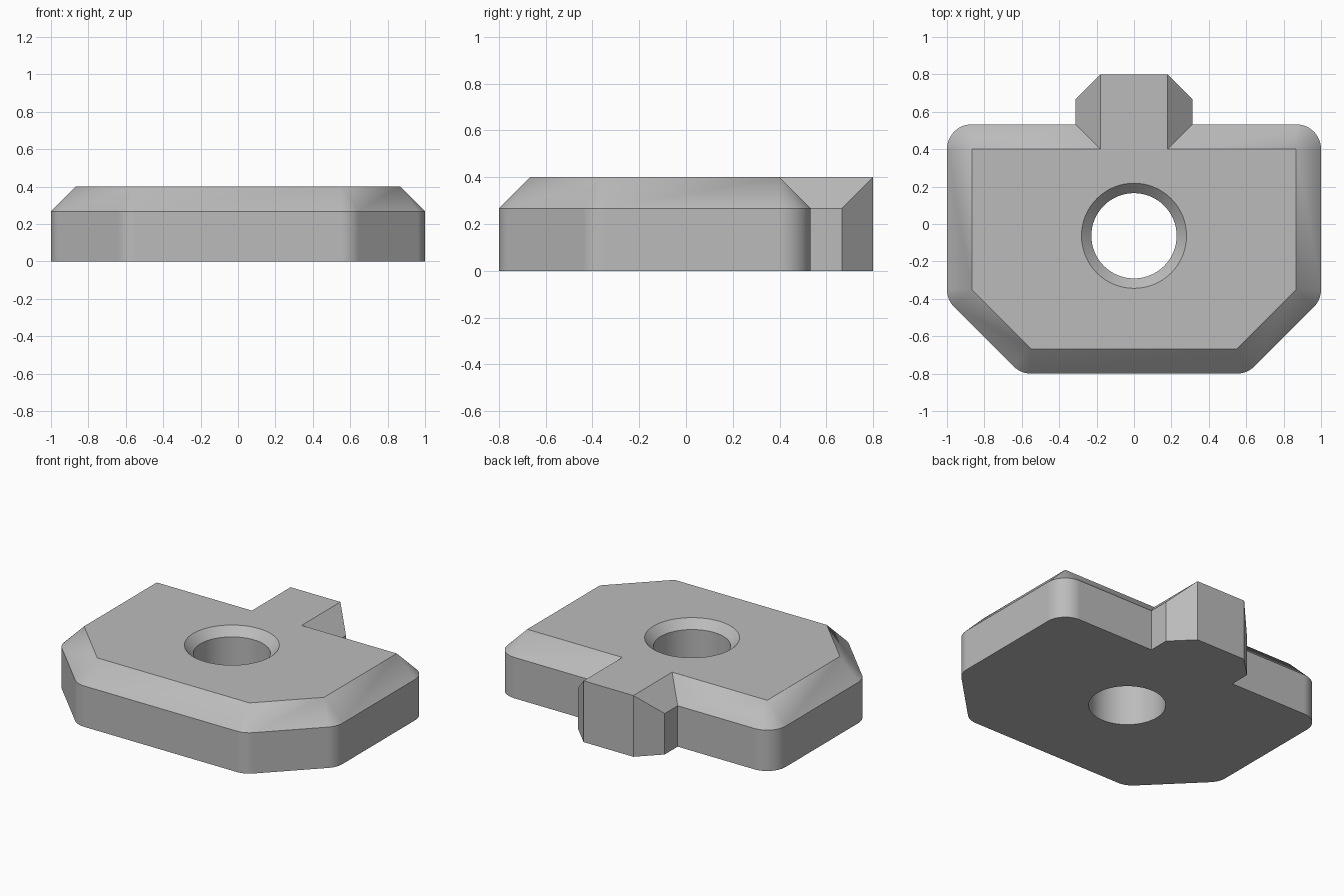
import bpy, bmesh
from math import atan2, cos, sin, pi, radians
from mathutils import Vector

old = bpy.data.objects.get("Cube")
if old:
    bpy.data.objects.remove(old)

HEIGHT, CHAMFER = 0.4, 0.133
SHOULDER = HEIGHT - CHAMFER      # height where the sloped rim begins
HOLE_Y, HOLE_R, SINK = -0.063, 0.228, 0.053
ARC_STEPS = 12

grey = bpy.data.materials.new("plain grey")
grey.use_nodes = True
colour = (0.5, 0.5, 0.5, 1)
grey.diffuse_color = colour
grey.node_tree.nodes["Principled BSDF"].inputs["Base Color"].default_value = colour


def make_object(name, bm):
    bmesh.ops.recalc_face_normals(bm, faces=bm.faces[:])
    mesh = bpy.data.meshes.new(name)
    bm.to_mesh(mesh)
    bm.free()
    mesh.materials.append(grey)
    obj = bpy.data.objects.new(name, mesh)
    bpy.context.collection.objects.link(obj)
    return obj


def hull(name, points):
    bm = bmesh.new()
    for p in points:
        bm.verts.new(p)
    bmesh.ops.convex_hull(bm, input=bm.verts[:])
    bmesh.ops.dissolve_limit(bm, angle_limit=radians(0.5),
                             verts=bm.verts[:], edges=bm.edges[:])
    return make_object(name, bm)


# Plate: top outline grown outwards with round corners, giving a sloped rim
right_side = [(0.55, -0.667), (0.867, -0.35), (0.867, 0.4)]
outline = [Vector(p) for p in right_side]
outline += [Vector((-x, y)) for x, y in reversed(right_side)]
count = len(outline)

bm = bmesh.new()
top = [bm.verts.new((p.x, p.y, HEIGHT)) for p in outline]
rim, base, owner = [], [], []
for i, p in enumerate(outline):
    before, after = p - outline[i - 1], outline[(i + 1) % count] - p
    start = atan2(before.y, before.x) - pi / 2
    turn = (atan2(after.y, after.x) - pi / 2 - start) % (2 * pi)
    for k in range(ARC_STEPS + 1):
        a = start + turn * k / ARC_STEPS
        x, y = p.x + CHAMFER * cos(a), p.y + CHAMFER * sin(a)
        rim.append(bm.verts.new((x, y, SHOULDER)))
        base.append(bm.verts.new((x, y, 0)))
        owner.append(top[i])
bm.faces.new(top)
bm.faces.new(base[::-1])
for i in range(len(rim)):
    j = (i + 1) % len(rim)
    bm.faces.new((base[i], base[j], rim[j], rim[i]))
    if owner[i] == owner[j]:
        bm.faces.new((rim[i], rim[j], owner[i]))
    else:
        bm.faces.new((rim[i], rim[j], owner[j], owner[i]))
plate = make_object("plate", bm)

# Rear tab with cut corners and sloped sides, rooted inside the plate
tab_points = []
for s in (-1, 1):
    for z in (0, HEIGHT):
        tab_points += [(s * 0.18, 0.3, z), (s * 0.18, 0.8, z)]
    for z in (0, SHOULDER):
        tab_points += [(s * 0.313, 0.3, z), (s * 0.313, 0.667, z)]
tab = hull("rear_tab", tab_points)

# Countersunk hole cutter
bm = bmesh.new()
rings = []
for r, z in ((HOLE_R, -0.1), (HOLE_R, HEIGHT - SINK), (HOLE_R + SINK + 0.1, HEIGHT + 0.1)):
    rings.append([bm.verts.new((r * cos(2 * pi * k / 64), HOLE_Y + r * sin(2 * pi * k / 64), z))
                  for k in range(64)])
for low, high in zip(rings, rings[1:]):
    for k in range(64):
        n = (k + 1) % 64
        bm.faces.new((low[k], low[n], high[n], high[k]))
bm.faces.new(rings[0][::-1])
bm.faces.new(rings[-1])
cutter = make_object("hole_cutter", bm)
cutter.hide_render = True

# Join the tab, cut the hole, then tidy flat areas
bpy.ops.object.select_all(action='DESELECT')
bpy.context.view_layer.objects.active = plate
plate.select_set(True)
for tool, operation in ((tab, 'UNION'), (cutter, 'DIFFERENCE')):
    mod = plate.modifiers.new(operation.lower(), 'BOOLEAN')
    mod.object, mod.operation, mod.solver = tool, operation, 'EXACT'
    bpy.ops.object.modifier_apply(modifier=mod.name)
    bpy.data.objects.remove(tool)

bm = bmesh.new()
bm.from_mesh(plate.data)
bmesh.ops.remove_doubles(bm, verts=bm.verts[:], dist=0.0005)
bmesh.ops.dissolve_limit(bm, angle_limit=radians(0.5), verts=bm.verts[:], edges=bm.edges[:])
bm.to_mesh(plate.data)
bm.free()

# Smooth round corners and bore, crisp edges elsewhere
bpy.ops.object.shade_smooth_by_angle(angle=radians(30))
weighted = plate.modifiers.new("flat face normals", 'WEIGHTED_NORMAL')
weighted.keep_sharp = True
